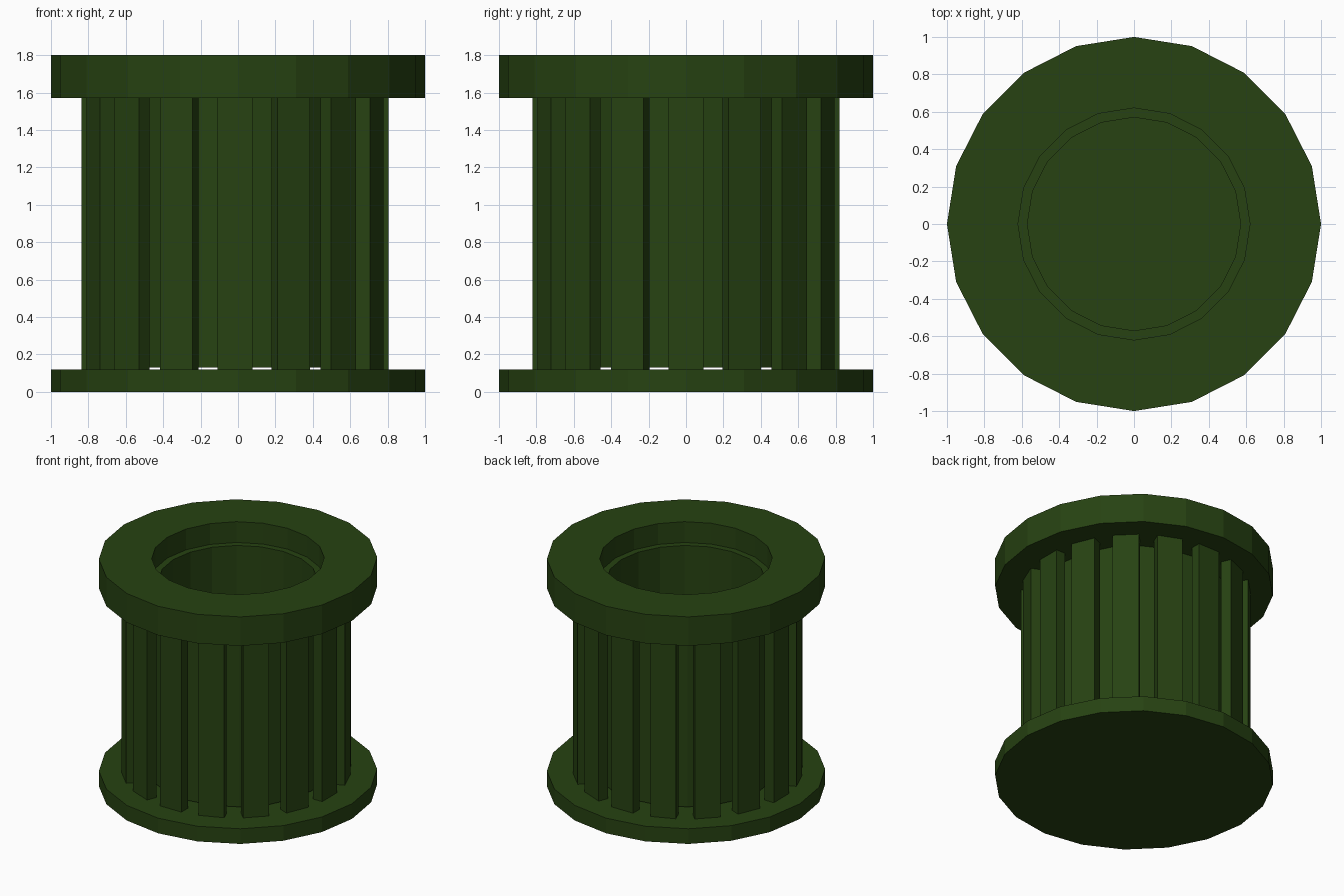
import bpy, bmesh, math

if "Cube" in bpy.data.objects:
    bpy.data.objects.remove(bpy.data.objects["Cube"])

SIDES = 20
green = bpy.data.materials.new("dark_green")
green.diffuse_color = (0.02, 0.055, 0.006, 1)
green.use_nodes = True
green.node_tree.nodes["Principled BSDF"].inputs["Base Color"].default_value = green.diffuse_color


def finish(name, bm):
    bmesh.ops.recalc_face_normals(bm, faces=bm.faces)
    me = bpy.data.meshes.new(name)
    bm.to_mesh(me)
    bm.free()
    me.materials.append(green)
    ob = bpy.data.objects.new(name, me)
    bpy.context.collection.objects.link(ob)
    return ob


def lathe(name, profile, closed=False):
    """Revolve (radius, z) points; an open profile gets flat caps at its ends."""
    bm = bmesh.new()
    rings = [[bm.verts.new((r * math.cos(2 * math.pi * i / SIDES),
                            r * math.sin(2 * math.pi * i / SIDES), z))
              for i in range(SIDES)] for r, z in profile]
    pairs = list(zip(rings, rings[1:]))
    if closed:
        pairs.append((rings[-1], rings[0]))
    for a, b in pairs:
        for i in range(SIDES):
            j = (i + 1) % SIDES
            bm.faces.new((a[i], a[j], b[j], b[i]))
    if not closed:
        bm.faces.new(rings[0])
        bm.faces.new(rings[-1])
    return finish(name, bm)


# Base plate
lathe("base_plate", [(1, 0), (1, 0.12)])

# Hollow inner bin, raised slightly off the base
lathe("inner_bin", [(0.65, 0.13), (0.65, 1.635), (0.57, 1.635), (0.57, 0.21)])

# Thick top ring
lathe("top_ring", [(1, 1.57), (1, 1.80), (0.62, 1.80), (0.62, 1.57)], closed=True)

# Ring of upright slats
OUTER, DEPTH, WIDTH, COUNT = 0.82, 0.08, 0.188, 16
Z0, Z1 = 0.12, 1.57
for k in range(COUNT):
    bm = bmesh.new()
    bmesh.ops.create_cube(bm, size=1)
    bmesh.ops.scale(bm, vec=(DEPTH, WIDTH, Z1 - Z0), verts=bm.verts)
    slat = finish(f"slat_{k + 1}", bm)
    a = 2 * math.pi * k / COUNT
    r = OUTER - DEPTH / 2
    slat.location = (r * math.cos(a) - 0.016, r * math.sin(a), (Z0 + Z1) / 2)
    slat.rotation_euler.z = a
